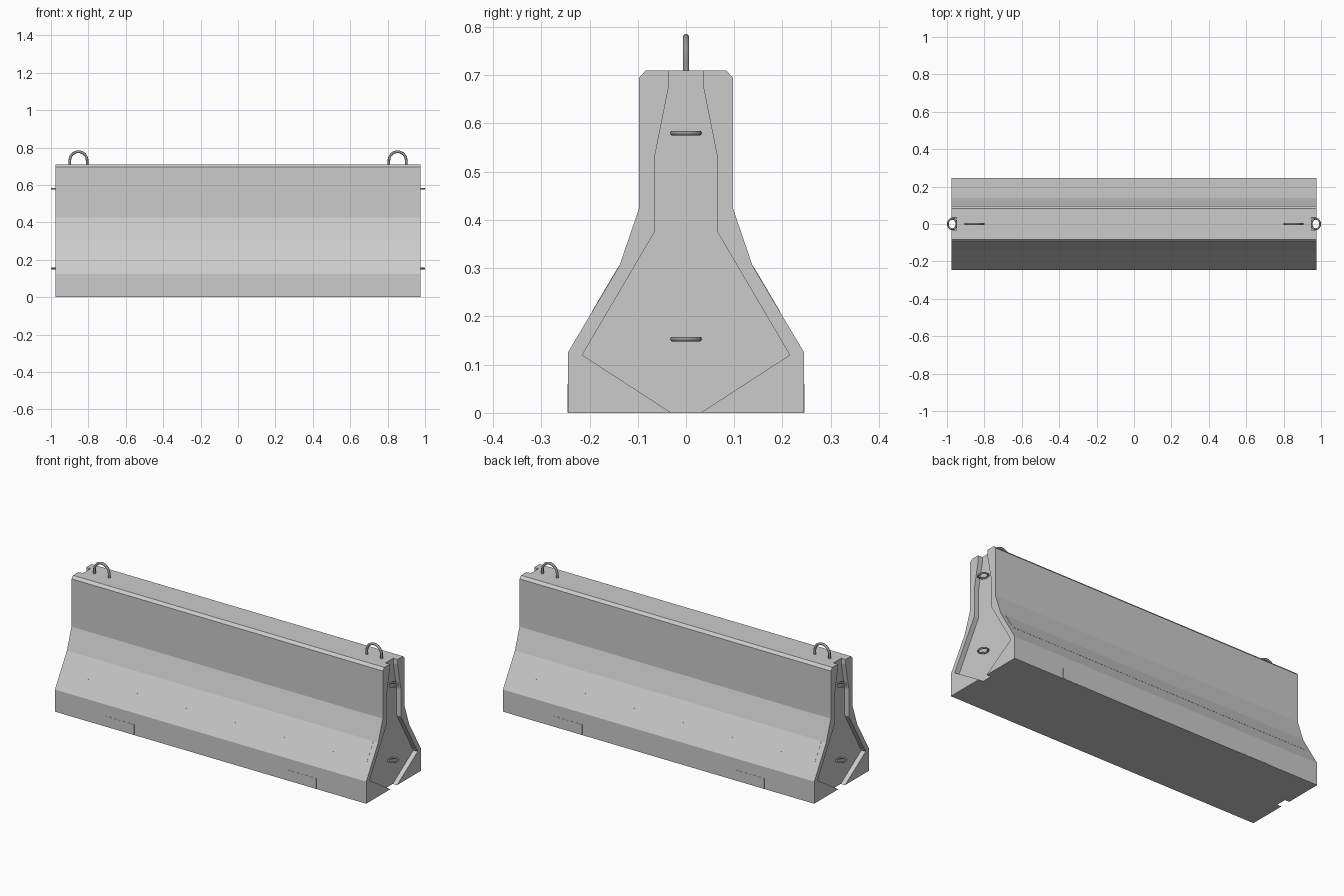
import bpy, bmesh, math
from mathutils import Vector

if "Cube" in bpy.data.objects:
    bpy.data.objects.remove(bpy.data.objects["Cube"])


def material(name, value):
    m = bpy.data.materials.new(name)
    m.diffuse_color = (value, value, value, 1)
    m.use_nodes = True
    m.node_tree.nodes["Principled BSDF"].inputs["Base Color"].default_value = m.diffuse_color
    return m


light = material("light_grey", 0.8)
steel = material("steel", 0.3)


def prism(name, half, x0, x1, mat=None):
    """Extrude a mirrored y-z half profile (listed bottom to top) along x."""
    outline = half + [(-y, z) for y, z in reversed(half)]
    bm = bmesh.new()
    face = bm.faces.new([bm.verts.new((x0, y, z)) for y, z in outline])
    ext = bmesh.ops.extrude_face_region(bm, geom=[face])
    moved = [v for v in ext["geom"] if isinstance(v, bmesh.types.BMVert)]
    bmesh.ops.translate(bm, verts=moved, vec=(x1 - x0, 0, 0))
    bmesh.ops.recalc_face_normals(bm, faces=bm.faces)
    return finish(name, bm, mat)


def finish(name, bm, mat=None):
    me = bpy.data.meshes.new(name)
    bm.to_mesh(me)
    bm.free()
    ob = bpy.data.objects.new(name, me)
    bpy.context.collection.objects.link(ob)
    if mat:
        me.materials.append(mat)
    return ob


def panel(name, x0, x1, low, high, side, out):
    """Thin plate lying on a side face between two (y, z) points."""
    dy, dz = high[0] - low[0], high[1] - low[1]
    n = Vector((0, side * dz, -dy)).normalized() * out
    base = [Vector((x, side * y, z)) for x, (y, z) in
            ((x0, low), (x1, low), (x1, high), (x0, high))]
    bm = bmesh.new()
    face = bm.faces.new([bm.verts.new(p - n) for p in base])
    ext = bmesh.ops.extrude_face_region(bm, geom=[face])
    moved = [v for v in ext["geom"] if isinstance(v, bmesh.types.BMVert)]
    bmesh.ops.translate(bm, verts=moved, vec=2 * n)
    bmesh.ops.recalc_face_normals(bm, faces=bm.faces)
    return finish(name, bm, light)


def rod(name, points, radius, closed=False):
    """Round steel bar along a path, converted to a mesh."""
    cu = bpy.data.curves.new(name, "CURVE")
    cu.dimensions = "3D"
    cu.bevel_depth = radius
    cu.bevel_resolution = 3
    cu.use_fill_caps = True
    sp = cu.splines.new("POLY")
    sp.points.add(len(points) - 1)
    for p, co in zip(sp.points, points):
        p.co = (*co, 1)
    sp.use_cyclic_u = closed
    cu.materials.append(steel)
    ob = bpy.data.objects.new(name, cu)
    bpy.context.collection.objects.link(ob)
    for s in sp.id_data.splines:
        s.use_smooth = True
    return ob


# Concrete body
body = prism("barrier_body", [(0.245, 0), (0.245, 0.125), (0.138, 0.305), (0.097, 0.425),
                              (0.097, 0.695), (0.083, 0.71)], -0.975, 0.975)

# Keyed recess in both ends
key = [(0.03, -0.02), (0.03, 0), (0.215, 0.12), (0.065, 0.375),
       (0.065, 0.53), (0.035, 0.68), (0.035, 0.73)]
bpy.context.view_layer.objects.active = body
for s in (-1, 1):
    cutter = prism("end_cutter", key, s * 0.948, s * 1.05)
    cutter.hide_render = True
    mod = body.modifiers.new("end_recess", "BOOLEAN")
    mod.operation = "DIFFERENCE"
    mod.solver = "EXACT"
    mod.object = cutter
    bpy.ops.object.modifier_apply(modifier=mod.name)
    bpy.data.objects.remove(cutter)

for side in (-1, 1):
    # Reflective stripe on the slope and fork pocket plates at the foot
    panel("side_stripe", -0.945, 0.945, (0.194, 0.21), (0.139, 0.303), side, 0.001)
    for s in (-1, 1):
        panel("fork_plate", s * 0.57 - 0.092, s * 0.57 + 0.092,
              (0.245, 0.001), (0.245, 0.06), side, 0.001)

for s in (-1, 1):
    # Lifting loop on top
    cx = s * 0.853
    arch = [(cx + 0.046 * math.cos(a), 0, 0.732 + 0.046 * math.sin(a))
            for a in (math.pi * i / 16 for i in range(17))]
    rod("lifting_loop", [(cx + 0.046, 0, 0.69)] + arch + [(cx - 0.046, 0, 0.69)], 0.007)
    # Connector rings in the end recess
    for z in (0.58, 0.153):
        ring = [(s * (0.972 + 0.023 * math.cos(a)), 0.028 * math.sin(a), z)
                for a in (math.tau * i / 24 for i in range(24))]
        rod("end_ring", ring, 0.005, True)
